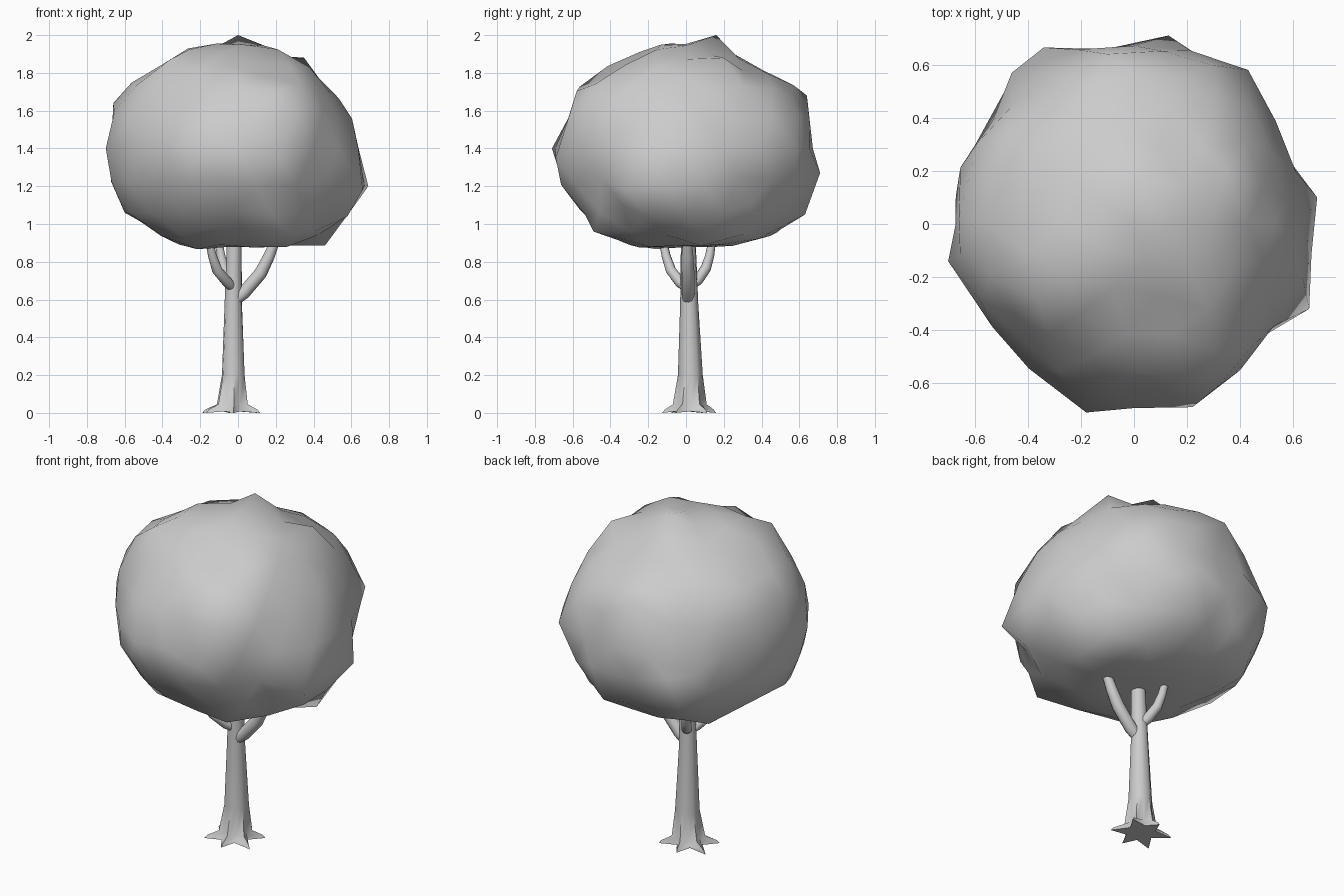
import bpy, bmesh, math, random
from mathutils import Vector

if "Cube" in bpy.data.objects:
    bpy.data.objects.remove(bpy.data.objects["Cube"])

random.seed(4)


def finish(name, bm, angle):
    bmesh.ops.recalc_face_normals(bm, faces=bm.faces)
    me = bpy.data.meshes.new(name)
    bm.to_mesh(me)
    bm.free()
    ob = bpy.data.objects.new(name, me)
    bpy.context.collection.objects.link(ob)
    bpy.ops.object.select_all(action='DESELECT')
    ob.select_set(True)
    bpy.context.view_layer.objects.active = ob
    bpy.ops.object.shade_smooth_by_angle(angle=math.radians(angle))
    return ob


def loft(name, rings):
    """Join rings of points into a capped tube."""
    bm = bmesh.new()
    loops = [[bm.verts.new(p) for p in ring] for ring in rings]
    n = len(loops[0])
    for a, b in zip(loops, loops[1:]):
        for i in range(n):
            j = (i + 1) % n
            bm.faces.new((a[i], a[j], b[j], b[i]))
    bm.faces.new(loops[0])
    bm.faces.new(loops[-1])
    return finish(name, bm, 60)


# Trunk: round above, flaring into six pointed roots
levels = [  # height, centre x, centre y, valley radius, root radius
    (0.008, -0.035, 0.015, 0.08, 0.155),
    (0.018, -0.034, 0.017, 0.076, 0.14),
    (0.045, -0.03, 0.02, 0.068, 0.09),
    (0.2, -0.025, 0.023, 0.06, 0.066),
    (0.58, -0.025, 0.017, 0.046, 0.048),
    (0.92, -0.02, 0.012, 0.039, 0.039)]
reach = [1.08, 0.93, 1.1, 1.05, 0.92, 1.08]
rings = []
for z, cx, cy, rv, rr in levels:
    ring = []
    for k in range(12):
        a = math.radians(30 * k + 35)
        root = k % 2 == 0
        r = rr * (reach[k // 2] if z < 0.04 else 1) if root else rv
        drop = 0.008 if root and z < 0.01 else 0
        ring.append((cx + r * math.cos(a), cy + r * math.sin(a), z - drop))
    rings.append(ring)
loft("trunk", rings)


# Branches: bent tapering tubes
def branch(name, path, radii):
    pts = [Vector(p) for p in path]
    rings = []
    for i, p in enumerate(pts):
        d = (pts[min(i + 1, len(pts) - 1)] - pts[max(i - 1, 0)]).normalized()
        u = d.cross(Vector((0.3, -0.9, 0.1))).normalized()
        v = d.cross(u)
        rings.append([p + radii[i] * (u * math.cos(t) + v * math.sin(t))
                      for t in (math.tau * k / 10 for k in range(10))])
    loft(name, rings)


branch("right_branch", [(-0.01, 0.01, 0.6), (0.03, 0.01, 0.635), (0.12, 0.01, 0.74),
                        (0.165, 0.008, 0.83), (0.2, 0.005, 0.92)], [0.03, 0.035, 0.035, 0.031, 0.026])
thin = [0.024, 0.029, 0.028, 0.024, 0.02]
branch("front_left_branch", [(-0.03, 0.0, 0.665), (-0.055, -0.03, 0.69), (-0.11, -0.08, 0.755),
                             (-0.135, -0.105, 0.83), (-0.155, -0.125, 0.92)], thin)
branch("back_left_branch", [(-0.025, 0.02, 0.67), (-0.045, 0.06, 0.70), (-0.075, 0.105, 0.765),
                            (-0.09, 0.125, 0.83), (-0.105, 0.14, 0.92)], thin)

# Canopy: a ball carved to outlines, each given as radii every 20 degrees
# around the canopy centre, seen from (azimuth, elevation)
outlines = [
    (-90, 0, [.65, .64, .605, .61, .57, .565, .605, .63, .71,
              .70, .72, .635, .605, .54, .53, .60, .65, .735]),
    (0, 0, [.69, .69, .645, .63, .59, .56, .605, .665, .65,
            .71, .69, .64, .61, .54, .535, .585, .67, .715]),
    (-90, 90, [.69, .64, .68, .70, .71, .675, .75, .68, .69,
               .69, .70, .69, .715, .715, .69, .71, .655, .73]),
    (-55, 25, [.665, .695, .645, .613, .588, .578, .604, .667, .673,
               .67, .672, .657, .658, .632, .613, .65, .69, .655]),
    (125, 25, [.66, .64, .60, .604, .543, .61, .57, .582, .617,
               .66, .663, .677, .647, .628, .632, .626, .689, .685]),
    (55, -25, [.72, .668, .65, .593, .573, .548, .577, .597, .62,
               .70, .657, .683, .655, .672, .656, .65, .71, .705])]
# Lumps that stick out of the foliage
lumps = [(0, .16, 2.0), (-.36, -.29, 1.87), (.35, .2, 1.88), (-.1, .64, 1.68),
         (-.66, .02, 1.64), (-.7, -.14, 1.4), (.69, .1, 1.2), (.66, -.32, 1.18),
         (.46, .08, .885), (.27, -.49, .96), (-.43, .4, .96), (-.6, -.07, 1.06),
         (.43, .58, 1.4), (-.46, .57, 1.32), (-.34, .665, 1.3), (.13, .71, 1.27),
         (.1, .63, 1.05), (-.18, -.71, 1.4), (.22, -.69, 1.35)]


def outline_limit(d, az, el, radii):
    """Distance along d at which it meets the outline seen from one side."""
    a, e = math.radians(az), math.radians(el)
    right = Vector((-math.sin(a), math.cos(a), 0))
    up = Vector((-math.sin(e) * math.cos(a), -math.sin(e) * math.sin(a), math.cos(e)))
    x, y = d.dot(right), d.dot(up)
    size = math.hypot(x, y)
    if size < 0.3:
        return 9.0
    t = (math.degrees(math.atan2(y, x)) % 360) / 20
    i, f = int(t) % 18, t % 1
    return (radii[i] * (1 - f) + radii[(i + 1) % 18] * f) / size


centre = Vector((0, 0, 1.4))
bm = bmesh.new()
bmesh.ops.create_icosphere(bm, subdivisions=3, radius=1)
for v in bm.verts:
    d = v.co.normalized()
    r = min(outline_limit(d, *o) for o in outlines)
    v.co = d * min(r, 0.76) * random.uniform(0.965, 1.0) + centre
free = set(bm.verts)
for p in lumps:
    p = Vector(p)
    d = (p - centre).normalized()
    v = max(free, key=lambda w: (w.co - centre).normalized().dot(d))
    v.co = p
    free.discard(v)
# Nearly flat underside
for v in bm.verts:
    v.co.z = max(v.co.z, 0.865)
finish("canopy", bm, 60)
